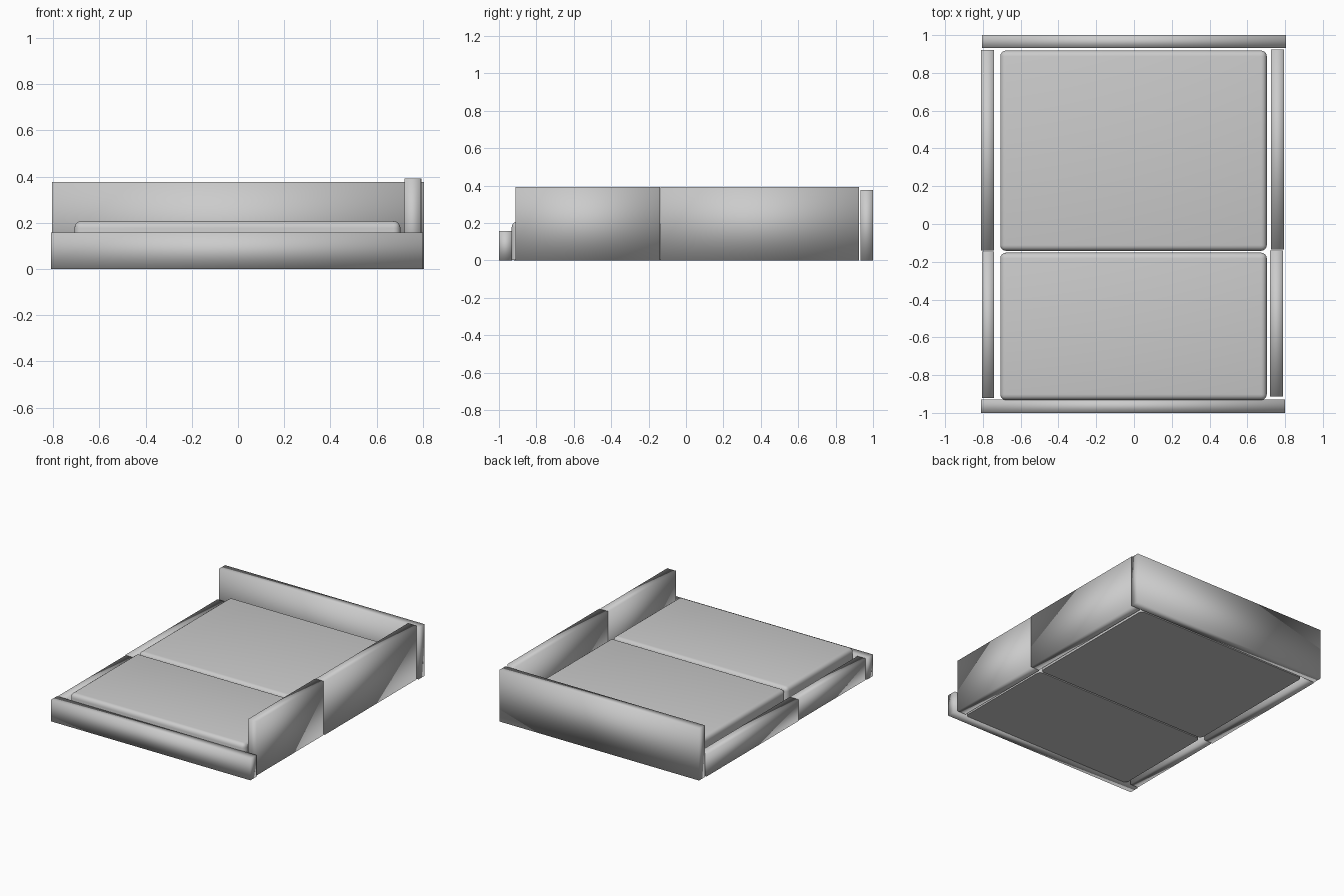
import bpy
import bmesh
from mathutils import Vector

if "Cube" in bpy.data.objects:
    bpy.data.objects.remove(bpy.data.objects["Cube"])


def box(name, x, y, z):
    """Smooth-shaded box spanning the given (min, max) ranges."""
    bm = bmesh.new()
    bmesh.ops.create_cube(bm, size=1)
    lo, hi = Vector((x[0], y[0], z[0])), Vector((x[1], y[1], z[1]))
    for v in bm.verts:
        v.co = Vector([hi[i] if v.co[i] > 0 else lo[i] for i in range(3)])
    mesh = bpy.data.meshes.new(name)
    bm.to_mesh(mesh)
    bm.free()
    mesh.shade_smooth()
    obj = bpy.data.objects.new(name, mesh)
    bpy.context.collection.objects.link(obj)
    return obj


def cushion(name, x, y, z, radius=0.03):
    """Box with rounded sides and top, flat underneath."""
    obj = box(name, x, y, z)
    bm = bmesh.new()
    bm.from_mesh(obj.data)
    edges = [e for e in bm.edges if max(v.co.z for v in e.verts) > z[0] + 0.01]
    bmesh.ops.bevel(bm, geom=edges, offset=radius, segments=4, profile=0.5,
                    affect='EDGES')
    bm.to_mesh(obj.data)
    bm.free()
    bpy.ops.object.select_all(action='DESELECT')
    obj.select_set(True)
    bpy.context.view_layer.objects.active = obj
    bpy.ops.object.shade_smooth_by_angle(angle=0.7)


# End panels: tall back, low front
box("back_panel", (-0.805, 0.805), (0.932, 1.0), (0, 0.377))
box("front_panel", (-0.81, 0.80), (-1.0, -0.929), (0, 0.157))

# Left side: low panels
box("left_rear_panel", (-0.81, -0.74), (-0.14, 0.92), (0, 0.157))
box("left_front_panel", (-0.805, -0.74), (-0.92, -0.145), (0, 0.157))

# Right side: tall panels
box("right_rear_panel", (0.725, 0.795), (-0.135, 0.925), (0, 0.392))
box("right_front_panel", (0.72, 0.79), (-0.912, -0.14), (0, 0.392))

# Seat cushions
cushion("rear_cushion", (-0.708, 0.703), (-0.142, 0.918), (0.003, 0.207))
cushion("front_cushion", (-0.708, 0.703), (-0.932, -0.152), (0.003, 0.207))
